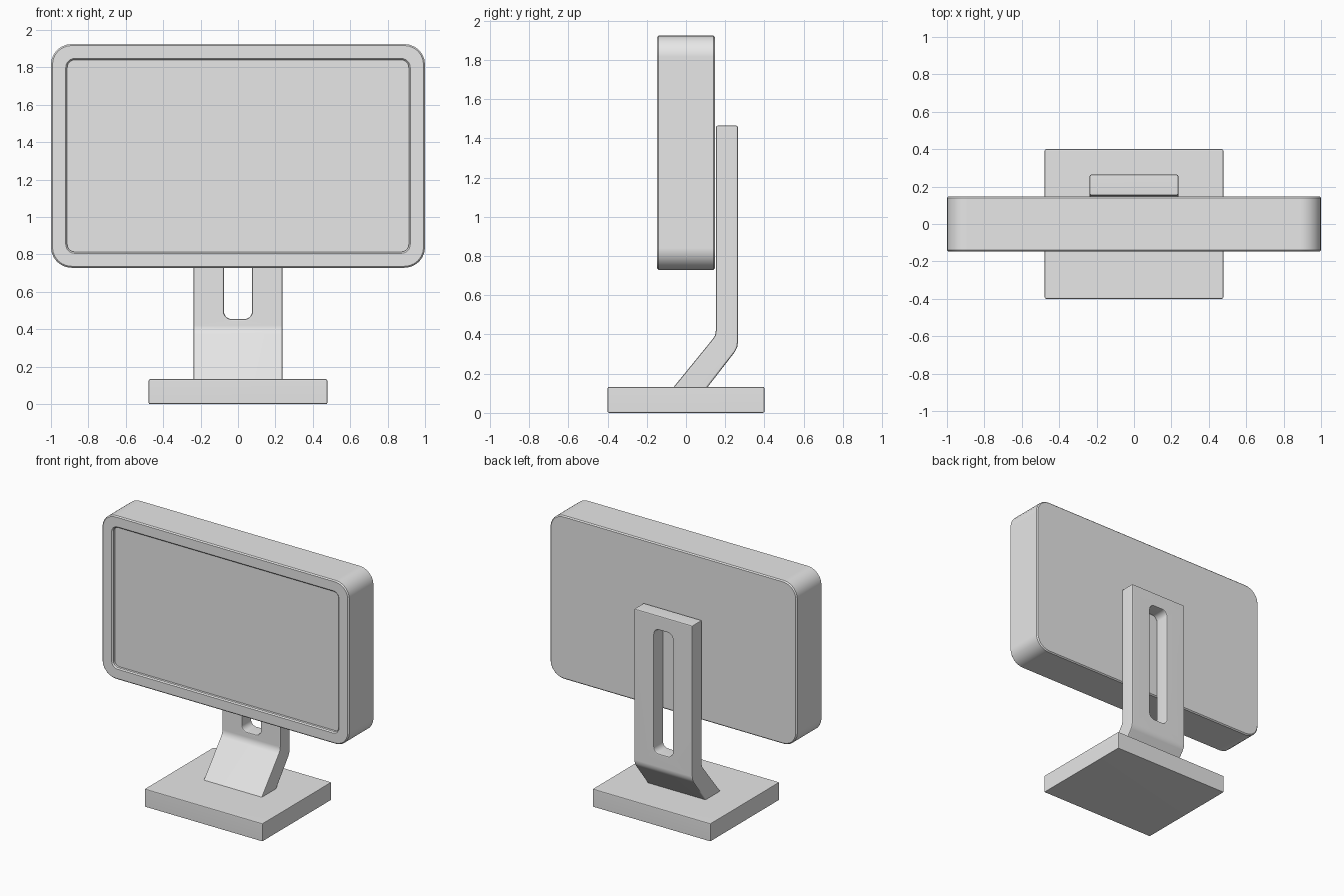
import bpy, bmesh
from math import radians, cos, sin, pi

if "Cube" in bpy.data.objects:
    bpy.data.objects.remove(bpy.data.objects["Cube"], do_unlink=True)

grey = bpy.data.materials.new("light grey")
grey.use_nodes = True
grey.diffuse_color = (0.8, 0.8, 0.8, 1)
grey.node_tree.nodes["Principled BSDF"].inputs["Base Color"].default_value = (0.8, 0.8, 0.8, 1)


def rounded_rect(half_w, half_h, r, steps=6):
    """Outline points of a rectangle with round corners."""
    pts = []
    for i, (sx, sz) in enumerate([(1, 1), (-1, 1), (-1, -1), (1, -1)]):
        for k in range(steps + 1):
            a = (i + k / steps) * pi / 2
            pts.append((sx * (half_w - r) + r * cos(a), sz * (half_h - r) + r * sin(a)))
    return pts


def loft(name, loops):
    """Skin a series of equal point loops and cap both ends."""
    bm = bmesh.new()
    rings = [[bm.verts.new(p) for p in loop] for loop in loops]
    for a, b in zip(rings, rings[1:]):
        for i in range(len(a)):
            j = (i + 1) % len(a)
            bm.faces.new((a[i], a[j], b[j], b[i]))
    bm.faces.new(rings[0])
    bm.faces.new(rings[-1])
    bmesh.ops.recalc_face_normals(bm, faces=bm.faces)
    mesh = bpy.data.meshes.new(name)
    bm.to_mesh(mesh)
    bm.free()
    mesh.materials.append(grey)
    ob = bpy.data.objects.new(name, mesh)
    bpy.context.collection.objects.link(ob)
    return ob


def panel(name, z, sections):
    """Loft rounded rectangles (half width, half height, radius, y)."""
    return loft(name, [[(x, y, z + h) for x, h in rounded_rect(w, hh, r)]
                       for w, hh, r, y in sections])


def finish(ob, bevel=0):
    """Bake modifiers and shade smooth with crisp edges."""
    if bevel:
        m = ob.modifiers.new("edge", 'BEVEL')
        m.width, m.segments, m.limit_method = bevel, 2, 'ANGLE'
        m.angle_limit = radians(40)
    bpy.context.view_layer.update()
    baked = bpy.data.meshes.new_from_object(
        ob.evaluated_get(bpy.context.evaluated_depsgraph_get()))
    ob.modifiers.clear()
    ob.data = baked
    bpy.ops.object.select_all(action='DESELECT')
    ob.select_set(True)
    bpy.context.view_layer.objects.active = ob
    bpy.ops.object.shade_smooth_by_angle(angle=radians(40))
    w = ob.modifiers.new("flat faces", 'WEIGHTED_NORMAL')
    w.keep_sharp = True


# Display case with a recessed screen
half_w, half_h, depth, corner = 1.0, 0.598, 0.147, 0.11
screen_w, screen_h, screen_r = 0.913, 0.513, 0.04
case = panel("display_case", 1.327, [
    (half_w - 0.008, half_h - 0.008, corner - 0.008, depth),
    (half_w, half_h, corner, depth - 0.008),
    (half_w, half_h, corner, 0.008 - depth),
    (half_w - 0.008, half_h - 0.008, corner - 0.008, -depth),
    (screen_w + 0.008, screen_h + 0.008, screen_r + 0.008, -depth),
    (screen_w, screen_h, screen_r, 0.008 - depth),
    (screen_w, screen_h, screen_r, 0.025 - depth),
])
finish(case)

# Bent neck, extruded from its side profile
side = [(-0.089, 0.10), (0.135, 0.375), (0.148, 0.395), (0.152, 0.42), (0.152, 1.465),
        (0.265, 1.465), (0.265, 0.36), (0.261, 0.335), (0.25, 0.312), (0.086, 0.10)]
neck = loft("neck", [[(x, y, z) for y, z in side] for x in (-0.237, 0.237)])

# Slot through the neck
slot_bottom, slot_top = 0.455, 1.36
cutter = panel("slot_cutter", (slot_bottom + slot_top) / 2,
               [(0.075, (slot_top - slot_bottom) / 2, 0.04, y) for y in (0.05, 0.4)])
cutter.hide_render = True
cut = neck.modifiers.new("slot", 'BOOLEAN')
cut.object, cut.operation, cut.solver = cutter, 'DIFFERENCE', 'EXACT'
finish(neck, 0.01)
bpy.data.objects.remove(cutter, do_unlink=True)

# Base slab
base = loft("base", [[(x, y, z) for x, y in ((-0.478, -0.4), (0.478, -0.4), (0.478, 0.4), (-0.478, 0.4))]
                     for z in (0, 0.133)])
finish(base, 0.008)
